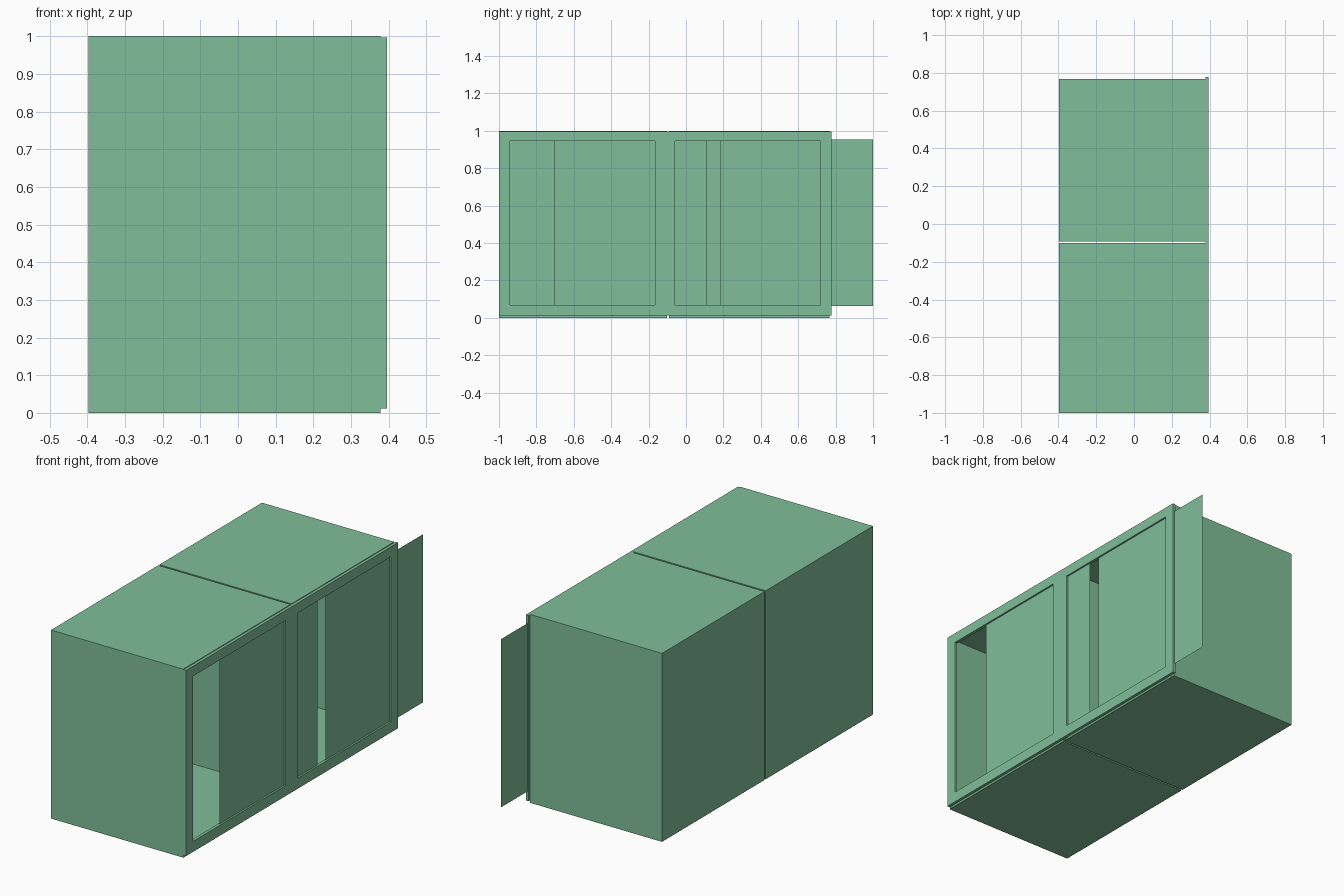
import bpy, bmesh

cube = bpy.data.objects.get("Cube")
if cube:
    bpy.data.objects.remove(cube, do_unlink=True)

green = bpy.data.materials.new("soft_green")
green.use_nodes = True
color = (0.216, 0.52, 0.32, 1)
green.diffuse_color = color
green.node_tree.nodes["Principled BSDF"].inputs["Base Color"].default_value = color

BACK_X, FRAME_X, FRONT_X = -0.397, 0.379, 0.395


def finish(name, bm):
    mesh = bpy.data.meshes.new(name)
    bm.to_mesh(mesh)
    bm.free()
    mesh.materials.append(green)
    obj = bpy.data.objects.new(name, mesh)
    bpy.context.collection.objects.link(obj)
    return obj


def cabinet(name, y0, y1):
    """Thin-walled box, open towards the sliding doors."""
    bm = bmesh.new()
    bmesh.ops.create_cube(bm, size=1)
    for v in bm.verts:
        v.co = (FRAME_X if v.co.x > 0 else BACK_X,
                y1 if v.co.y > 0 else y0,
                1 if v.co.z > 0 else 0)
    opening = [f for f in bm.faces if f.normal.x > 0.9]
    bmesh.ops.delete(bm, geom=opening, context='FACES')
    obj = finish(name, bm)
    walls = obj.modifiers.new("walls", 'SOLIDIFY')
    walls.thickness = 0.003
    walls.offset = -1


def panel(name, x, ys, zs, holes=()):
    """Flat grid of faces in the door plane, leaving out the hole cells."""
    bm = bmesh.new()
    grid = [[bm.verts.new((x, y, z)) for z in zs] for y in ys]
    for i in range(len(ys) - 1):
        for j in range(len(zs) - 1):
            if (i, j) not in holes:
                bm.faces.new((grid[i][j], grid[i + 1][j],
                              grid[i + 1][j + 1], grid[i][j + 1]))
    bmesh.ops.dissolve_limit(bm, angle_limit=0.01, verts=bm.verts, edges=bm.edges)
    return finish(name, bm)


# Two cabinet bodies with a narrow gap between them
cabinet("front_cabinet", -1, -0.101)
cabinet("rear_cabinet", -0.092, 0.768)

# Door frame with two window openings
frame = panel("door_frame", FRONT_X,
              (-1, -0.941, -0.166, -0.06, 0.72, 0.778),
              (0.012, 0.068, 0.944, 0.997), {(1, 1), (3, 1)})
depth = frame.modifiers.new("depth", 'SOLIDIFY')
depth.thickness = FRONT_X - FRAME_X
depth.offset = -1

# Sheet doors sliding within the frame, the rear one pulled out past its end
for name, start in (("front_sliding_door", -0.705), ("rear_sliding_door", 0.181)):
    panel(name, 0.386, (start, start + 0.818), (0.062, 0.954))
